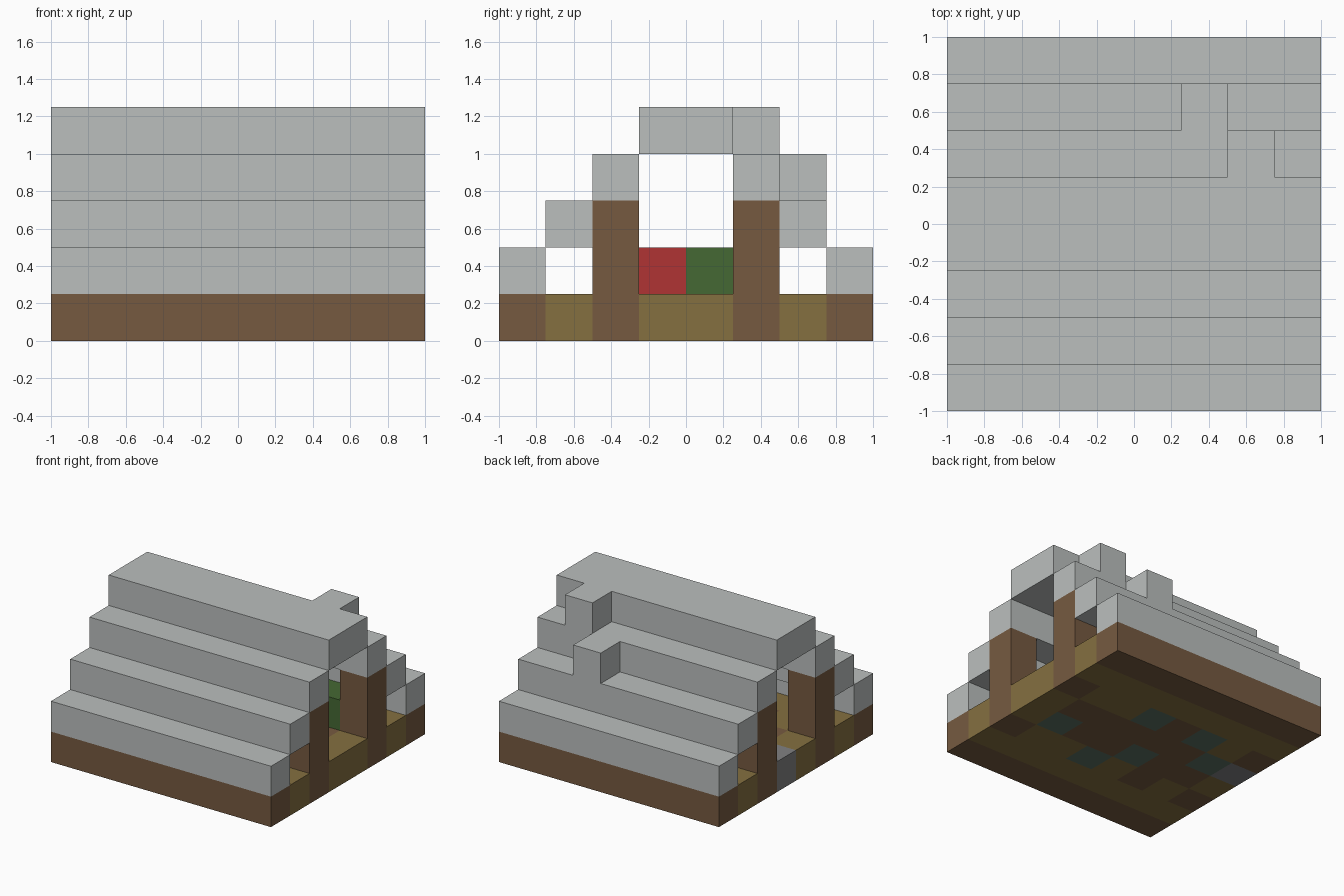
import bpy, bmesh
from mathutils import Matrix, Vector

U = 0.25   # one block
N = 8      # blocks per side

cube = bpy.data.objects.get("Cube")
if cube:
    bpy.data.objects.remove(cube, do_unlink=True)


def material(name, rgb):
    """Flat material from an sRGB colour."""
    lin = [((c / 255 + 0.055) / 1.055) ** 2.4 for c in rgb] + [1.0]
    m = bpy.data.materials.new(name)
    m.use_nodes = True
    m.diffuse_color = lin
    m.node_tree.nodes["Principled BSDF"].inputs["Base Color"].default_value = lin
    return m


stone = material("pale_stone", (187, 191, 190))
earth = material("brown_earth", (118, 90, 64))
straw = material("straw", (133, 112, 64))
cobble = material("dark_stone", (128, 129, 130))
moss = material("mossy_stone", (92, 112, 100))
red = material("red_cloth", (176, 52, 52))
green = material("leaf_green", (69, 104, 51))


def finish(name, bm, mats):
    bmesh.ops.recalc_face_normals(bm, faces=bm.faces[:])
    mesh = bpy.data.meshes.new(name)
    bm.to_mesh(mesh)
    bm.free()
    for m in mats:
        mesh.materials.append(m)
    obj = bpy.data.objects.new(name, mesh)
    bpy.context.collection.objects.link(obj)


def block(name, cell, size, mat):
    """Box given in block units: lowest corner cell and extent."""
    lo = Vector((cell[0] * U - 1, cell[1] * U - 1, cell[2] * U))
    dim = Vector(size) * U
    bm = bmesh.new()
    bmesh.ops.create_cube(
        bm, size=1, matrix=Matrix.Translation(lo + dim / 2) @ Matrix.Diagonal(dim).to_4x4())
    finish(name, bm, [mat])


# Floor slab: a tiled grid, listed from the back row to the front row
tiles = ["bbbbbbbb",
         "ssssssss",
         "bsmbmssb",
         "cmbbbbbs",
         "sbbmbbms",
         "bsbsmssb",
         "ssssssss",
         "bbbbbbbb"]
bm = bmesh.new()
bmesh.ops.create_grid(bm, x_segments=N, y_segments=N, size=1)
top = bmesh.ops.extrude_face_region(bm, geom=bm.faces[:], use_keep_orig=True)
bmesh.ops.translate(bm, vec=(0, 0, U),
                    verts=[v for v in top["geom"] if isinstance(v, bmesh.types.BMVert)])
bmesh.ops.recalc_face_normals(bm, faces=bm.faces[:])
for f in bm.faces:
    p = f.calc_center_median() - f.normal * 0.05
    col, row = int((p.x + 1) / U), int((p.y + 1) / U)
    f.material_index = "bsmc".index(tiles[N - 1 - row][col])
finish("floor", bm, [earth, straw, moss, cobble])

# Stepped roof, mirrored front to back, with a double-width ridge
for step in range(3):
    for side, row in (("front", step), ("back", N - 1 - step)):
        block(f"roof_{side}_course_{step + 1}", (0, row, step + 1), (N, 1, 1), stone)
block("roof_ridge", (0, 3, 4), (N, 2, 1), stone)

# Two loose blocks on the rear slope
block("rear_lower_stone", (5, 6, 3), (1, 1, 1), stone)
block("rear_upper_stone", (6, 5, 4), (1, 1, 1), stone)

# Four door posts at the open ends
for end, col in (("right", 0), ("left", N - 1)):
    for side, row in (("front", 2), ("back", 5)):
        block(f"{side}_{end}_post", (col, row, 1), (1, 1, 2), earth)

# Furnishings inside
block("green_bench", (5, 5, 1), (2, 1, 1), green)
block("green_seat", (5, 4, 1), (1, 1, 1), green)
block("red_seat", (5, 3, 1), (1, 1, 1), red)
